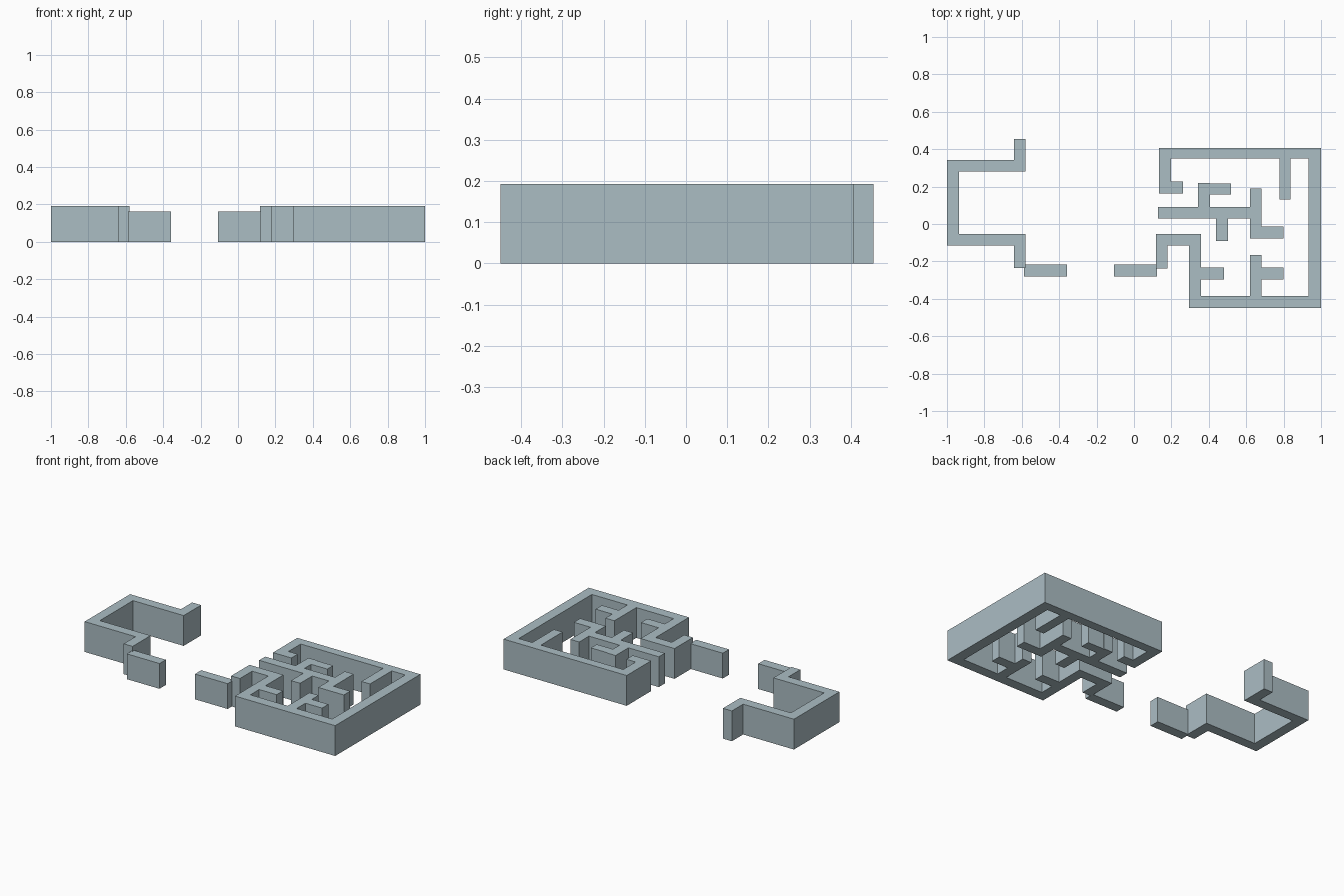
import bpy, bmesh

if "Cube" in bpy.data.objects:
    bpy.data.objects.remove(bpy.data.objects["Cube"])

wall_mat = bpy.data.materials.new("pale blue grey")
wall_mat.diffuse_color = (0.41, 0.51, 0.55, 1)
wall_mat.use_nodes = True
wall_mat.node_tree.nodes["Principled BSDF"].inputs["Base Color"].default_value = wall_mat.diffuse_color


def walls(name, rects, height):
    """Merge rectangles (x0, x1, y0, y1) into one clean outline and extrude it."""
    xs = sorted({v for r in rects for v in r[:2]})
    ys = sorted({v for r in rects for v in r[2:]})
    bm = bmesh.new()
    grid = {}

    def vert(x, y):
        if (x, y) not in grid:
            grid[x, y] = bm.verts.new((x, y, 0))
        return grid[x, y]

    for x0, x1 in zip(xs, xs[1:]):
        for y0, y1 in zip(ys, ys[1:]):
            cx, cy = (x0 + x1) / 2, (y0 + y1) / 2
            if any(r[0] < cx < r[1] and r[2] < cy < r[3] for r in rects):
                bm.faces.new([vert(x0, y0), vert(x1, y0), vert(x1, y1), vert(x0, y1)])
    ext = bmesh.ops.extrude_face_region(bm, geom=bm.faces[:])["geom"]
    bmesh.ops.translate(bm, vec=(0, 0, height),
                        verts=[v for v in ext if isinstance(v, bmesh.types.BMVert)])
    bmesh.ops.recalc_face_normals(bm, faces=bm.faces[:])
    bmesh.ops.dissolve_limit(bm, angle_limit=0.01, verts=bm.verts[:], edges=bm.edges[:])
    mesh = bpy.data.meshes.new(name)
    bm.to_mesh(mesh)
    bm.free()
    mesh.materials.append(wall_mat)
    bpy.context.collection.objects.link(bpy.data.objects.new(name, mesh))


H, LOW = 0.193, 0.161

# Left bracket-shaped wall
walls("left_wall", [
    (-0.642, -0.579, 0.28, 0.455),
    (-1.0, -0.579, 0.28, 0.342),
    (-1.0, -0.936, -0.115, 0.342),
    (-1.0, -0.579, -0.115, -0.053),
    (-0.642, -0.579, -0.234, -0.053)], H)

# Low walls either side of the opening
walls("left_low_wall", [(-0.587, -0.357, -0.28, -0.217)], LOW)
walls("right_low_wall", [(-0.107, 0.123, -0.28, -0.217)], LOW)

# Outer wall of the maze with its attached spurs
walls("maze_outer_wall", [
    (0.118, 0.18, -0.238, -0.053),
    (0.118, 0.357, -0.115, -0.053),
    (0.294, 0.357, -0.45, -0.053),
    (0.294, 1.0, -0.45, -0.385),
    (0.933, 1.0, -0.45, 0.407),
    (0.133, 1.0, 0.35, 0.407),
    (0.133, 0.197, 0.162, 0.407),
    (0.133, 0.262, 0.162, 0.226),
    (0.777, 0.838, 0.132, 0.407),
    (0.294, 0.48, -0.297, -0.233),
    (0.62, 0.683, -0.45, -0.165),
    (0.62, 0.80, -0.297, -0.233)], H)

# Free-standing branching wall in the middle
walls("maze_inner_wall", [
    (0.128, 0.683, 0.03, 0.091),
    (0.342, 0.405, 0.03, 0.22),
    (0.342, 0.519, 0.157, 0.216),
    (0.438, 0.502, -0.092, 0.091),
    (0.62, 0.683, -0.078, 0.189),
    (0.62, 0.80, -0.078, -0.014)], H)
